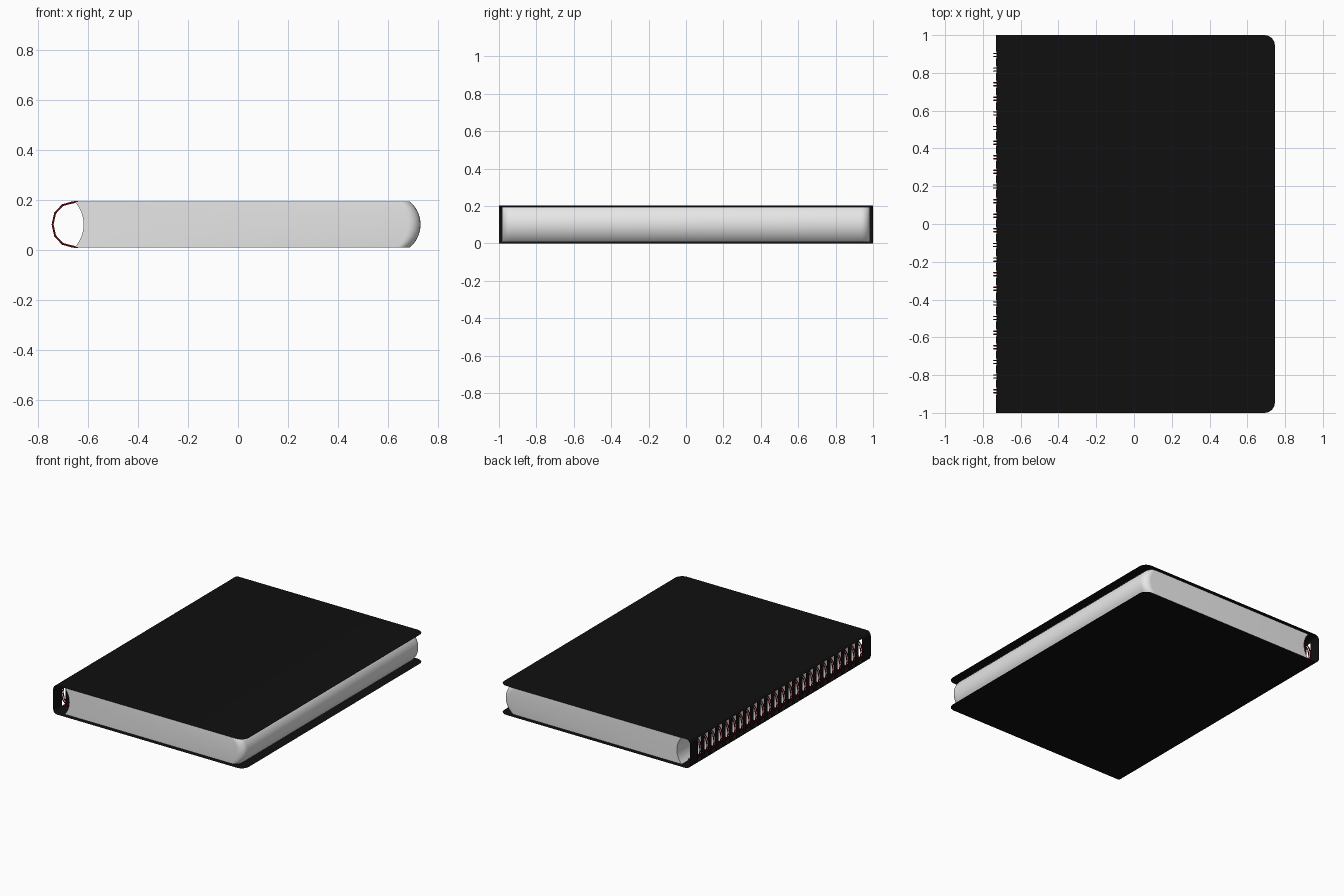
import bpy, bmesh, math

if "Cube" in bpy.data.objects:
    bpy.data.objects.remove(bpy.data.objects["Cube"])


def material(name, rgb):
    m = bpy.data.materials.new(name)
    m.diffuse_color = (*rgb, 1)
    m.use_nodes = True
    m.node_tree.nodes["Principled BSDF"].inputs["Base Color"].default_value = m.diffuse_color
    return m


BLACK = material("black cover", (0.005, 0.005, 0.005))
WHITE = material("paper white", (0.8, 0.8, 0.8))
RED = material("dark red wire", (0.2, 0.003, 0.005))

TOP = 0.203                      # height of the closed notebook
MID = TOP / 2
RINGS = [-0.885 + i * 1.78 / 23 for i in range(24)]


def add_mesh(name, bm, mat, angle=30):
    me = bpy.data.meshes.new(name)
    bmesh.ops.recalc_face_normals(bm, faces=bm.faces)
    bm.to_mesh(me)
    bm.free()
    ob = bpy.data.objects.new(name, me)
    bpy.context.collection.objects.link(ob)
    me.materials.append(mat)
    bpy.context.view_layer.objects.active = ob
    ob.select_set(True)
    bpy.ops.object.shade_smooth_by_angle(angle=math.radians(angle))
    ob.select_set(False)
    return ob


# Cover: thin folded sheet with rounded spine, rounded fore corners and slots
def build_cover():
    right, left, corner, fold, half_slot = 0.746, -0.731, 0.055, 0.03, 0.019
    arc = [(corner * (1 - math.cos(i * math.pi / 12)),
            corner * (1 - math.sin(i * math.pi / 12))) for i in range(7)]
    ys = {}                      # y station -> right edge x
    for dy, dx in arc:
        ys[-1 + dy] = ys[1 - dy] = right - dx
    for y in RINGS:
        ys[y - half_slot] = ys[y + half_slot] = right
    upper = [(left + fold - fold * math.sin(a), TOP - fold + fold * math.cos(a))
             for a in (i * math.pi / 8 for i in range(5))]
    profile = upper + [(x, TOP - z) for x, z in reversed(upper)]
    bm = bmesh.new()
    rows = []
    for y in sorted(ys):
        pts = [(ys[y], TOP)] + profile + [(ys[y], 0)]
        rows.append([bm.verts.new((x, y, z)) for x, z in pts])
    for a, b in zip(rows, rows[1:]):
        yc = (a[0].co.y + b[0].co.y) / 2
        slot = any(abs(yc - y) < 0.005 for y in RINGS)
        for i in range(len(a) - 1):
            zc = (a[i].co.z + a[i + 1].co.z) / 2
            xc = (a[i].co.x + a[i + 1].co.x) / 2
            if slot and xc < left + 0.004 and 0.005 < zc < TOP - 0.005:
                continue
            bm.faces.new((a[i], a[i + 1], b[i + 1], b[i]))
    add_mesh("cover", bm, BLACK)


# Page block: hollow back edge, bulging fore edge, rounded fore corners
def build_pages():
    half_h, half_y, sag, corner, n = 0.093, 0.984, 0.045, 0.05, 12
    r = (half_h ** 2 + sag ** 2) / (2 * sag)
    bm = bmesh.new()
    rows = []
    for k in range(n + 1):
        dz = -half_h * math.cos(math.pi * k / n)
        s = math.sqrt(r * r - dz * dz) - (r - sag)
        xl, xr = -0.656 + s * 0.85, 0.686 + s
        pts = [(xl, -half_y)]
        for i in range(7):
            a = -math.pi / 2 + i * math.pi / 12
            pts.append((xr - corner + corner * math.cos(a),
                        -half_y + corner + corner * math.sin(a)))
        pts += [(x, -y) for x, y in reversed(pts)]
        rows.append([bm.verts.new((x, y, MID + dz)) for x, y in pts])
    for a, b in zip(rows, rows[1:]):
        for i in range(len(a)):
            j = (i + 1) % len(a)
            bm.faces.new((a[i], a[j], b[j], b[i]))
    bm.faces.new(rows[0])
    bm.faces.new(rows[-1])
    add_mesh("pages", bm, WHITE, 35)


# Binding: pairs of faceted wire loops passing through the slots
def build_binding():
    upper = [(-0.64, 0.192), (-0.662, 0.190), (-0.702, 0.179), (-0.732, 0.147)]
    path = upper + [(-0.742, MID)] + [(x, TOP - z) for x, z in reversed(upper)]
    rad, sides = 0.004, 6
    bm = bmesh.new()
    for y in [c + d for c in RINGS for d in (-0.008, 0.008)]:
        rows = []
        for x, z in path:
            dx, dz = x + 0.655, z - MID
            l = math.hypot(dx, dz)
            row = []
            for i in range(sides):
                a = 2 * math.pi * i / sides
                o = rad * math.cos(a) / l
                row.append(bm.verts.new((x + dx * o, y + rad * math.sin(a), z + dz * o)))
            rows.append(row)
        for a, b in zip(rows, rows[1:]):
            for i in range(sides):
                j = (i + 1) % sides
                bm.faces.new((a[i], a[j], b[j], b[i]))
        bm.faces.new(rows[0])
        bm.faces.new(rows[-1])
    add_mesh("wire_binding", bm, RED, 65)


build_cover()
build_pages()
build_binding()
